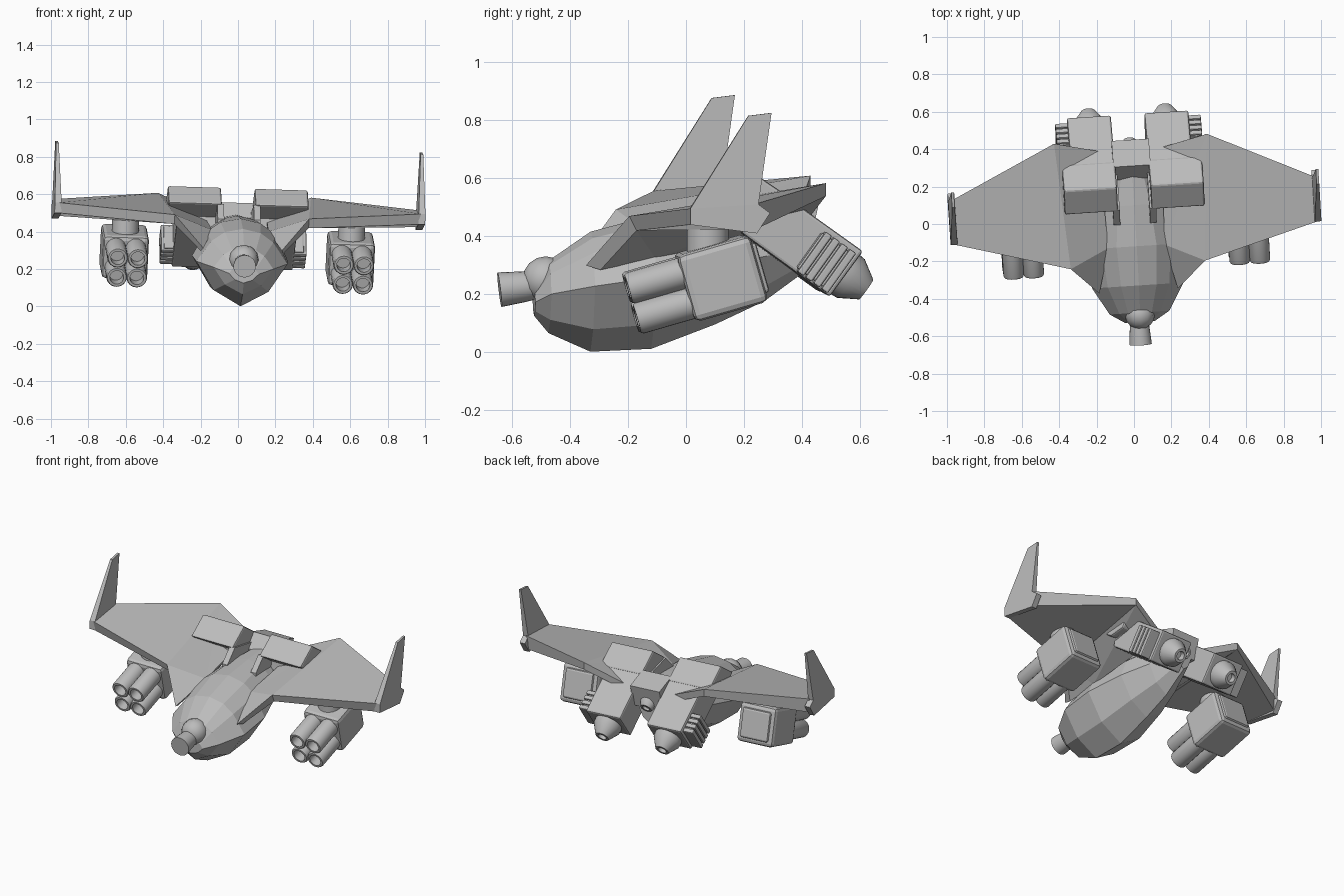
import bpy, bmesh, math
from mathutils import Matrix, Vector

if "Cube" in bpy.data.objects:
    bpy.data.objects.remove(bpy.data.objects["Cube"])

grey = bpy.data.materials.new("hull_grey")
grey.use_nodes = True
COLOUR = (0.5, 0.5, 0.5, 1)
grey.diffuse_color = COLOUR
grey.node_tree.nodes["Principled BSDF"].inputs["Base Color"].default_value = COLOUR

# The whole craft sits slightly yawed and banked
POSE = (Matrix.Translation((-.008, 0, -.005)) @ Matrix.Rotation(math.radians(3.7), 4, 'Z')
        @ Matrix.Rotation(math.radians(1.8), 4, 'Y'))


def finish(name, bm, mirror=False, bevel=0, smooth=False):
    bmesh.ops.recalc_face_normals(bm, faces=bm.faces)
    me = bpy.data.meshes.new(name)
    bm.to_mesh(me)
    bm.free()
    me.materials.append(grey)
    if smooth:
        me.shade_smooth()
        me.set_sharp_from_angle(angle=math.radians(35))
    ob = bpy.data.objects.new(name, me)
    bpy.context.collection.objects.link(ob)
    ob.matrix_world = POSE
    if bevel:
        b = ob.modifiers.new("bevel", 'BEVEL')
        b.width, b.segments = bevel, 2
    if mirror:
        ob.modifiers.new("mirror", 'MIRROR').use_mirror_merge = False
    return ob


def solid(name, top, bottom, faces, **kw):
    """Closed shell from matching top and bottom outlines."""
    bm = bmesh.new()
    a = [bm.verts.new(p) for p in top]
    b = [bm.verts.new(p) for p in bottom]
    for f in faces:
        bm.faces.new([a[i] for i in f])
        bm.faces.new([b[i] for i in reversed(f)])
    for i in range(len(a)):
        j = (i + 1) % len(a)
        bm.faces.new((a[i], a[j], b[j], b[i]))
    return finish(name, bm, **kw)


def prism(name, profile, x0, x1, **kw):
    """Side outline (y, z) extruded across x."""
    return solid(name, [(x0, y, z) for y, z in profile], [(x1, y, z) for y, z in profile],
                 [range(len(profile))], **kw)


def lathe(name, items, sides=24, **kw):
    """Spin (distance, radius) profiles about axes given as (start, direction)."""
    bm = bmesh.new()
    for start, direction, profile in items:
        turn = Vector((0, 0, 1)).rotation_difference(Vector(direction)).to_matrix()
        rings = []
        for d, r in profile:
            rings.append([bm.verts.new(Vector(start) + turn @ Vector((
                r * math.cos(math.tau * i / sides), r * math.sin(math.tau * i / sides), d)))
                for i in range(sides)])
        for p, q in zip(rings, rings[1:]):
            for i in range(sides):
                j = (i + 1) % sides
                bm.faces.new((p[i], p[j], q[j], q[i]))
        bm.faces.new(rings[0])
        bm.faces.new(rings[-1])
    return finish(name, bm, smooth=True, **kw)


def boxes(name, items, pitch, **kw):
    """Boxes (centre, size) all pitched about x."""
    bm = bmesh.new()
    for centre, size in items:
        m = Matrix.Translation(centre) @ Matrix.Rotation(pitch, 4, 'X') @ Matrix.Diagonal((*size, 1))
        bmesh.ops.create_cube(bm, size=1, matrix=m)
    return finish(name, bm, **kw)


# Faceted fuselage: y, keel z, chine half width, chine z, canopy half width, top z
bm = bmesh.new()
rings = []
for y, zk, w, zc, wt, zt in [
        (-.525, .13, .08, .18, .06, .22), (-.475, .07, .16, .21, .11, .32),
        (-.33, .006, .245, .24, .165, .42), (-.12, .016, .255, .27, .185, .475),
        (.1, .1, .2, .31, .15, .49), (.27, .18, .13, .34, .1, .495), (.42, .29, .06, .37, .07, .46)]:
    half = [(.6 * w, zk + .35 * (zc - zk)), (w, zc),
            (wt, zc + .62 * (zt - zc)), (.58 * wt, zt - .12 * wt)]
    loop = [(0, zk)] + half + [(0, zt)] + [(-x, z) for x, z in reversed(half)]
    rings.append([bm.verts.new((x, y, z)) for x, z in loop])
for p, q in zip(rings, rings[1:]):
    for i in range(len(p)):
        j = (i + 1) % len(p)
        bm.faces.new((p[i], p[j], q[j], q[i]))
bm.faces.new(rings[0])
bm.faces.new(rings[-1])
finish("fuselage", bm)

# Nose turret ball and flared barrel
ball = [(.08 * -math.cos(math.pi * k / 8), .08 * math.sin(math.pi * k / 8)) for k in range(1, 8)]
lathe("nose_ball", [((0, -.485, .255), (0, -1, 0), ball)], sides=12)
lathe("nose_barrel", [((-.005, -.5, .237), (0, -1, -.12), [(0, .045), (.06, .053), (.145, .06)])])

# Wings with a forward strake, bevelled leading edge and an underside sloping into the hull
solid("wing",
      [(.97, -.05, .53), (.36, -.22, .485), (.21, -.36, .31), (.15, -.12, .41),
       (.17, .4, .495), (.41, .455, .6), (.97, .19, .55)],
      [(.97, -.045, .475), (.36, -.195, .435), (.22, -.31, .295), (.21, -.12, .335),
       (.17, .395, .45), (.41, .455, .555), (.97, .18, .46)],
      [(0, 1, 5, 6), (1, 2, 3), (1, 3, 5), (3, 4, 5)], mirror=True)

# Swept wingtip fins with a short lower tail
fin = [(-.05, .53), (.15, .85), (.23, .86), (.185, .545), (.225, .515), (.18, .445), (-.05, .475)]
lean = lambda z: max(z - .53, 0) * .04
solid("wingtip_fin",
      [(.957 + lean(z), y, z) for y, z in fin],
      [(.993 - lean(z) * .7, y, z) for y, z in fin],
      [(0, 1, 2, 3), (0, 3, 4, 5, 6)], mirror=True)

# Engine nacelles: intake with raked underside, sloping body, inner support plate
prism("engine_intake", [(.07, .55), (.2, .64), (.34, .545), (.3, .48), (.2, .465)],
      .09, .375, mirror=True, bevel=.01)
prism("engine_body", [(.2, .64), (.59, .362), (.475, .205), (.17, .425)],
      .09, .325, mirror=True, bevel=.01)
prism("engine_support", [(0, .47), (.08, .55), (.4, .485), (.3, .36), (0, .38)],
      .08, .115, mirror=True)

# Cooling ribs on the outer rear of each nacelle
pitch = -math.atan2(.275, .385)
back = Vector((0, math.cos(pitch), math.sin(pitch)))
rear = Vector((.315, .52, .283))
boxes("engine_ribs", [(rear - back * (.022 + .034 * k), (.15, .027, .17)) for k in range(4)]
      + [(rear - back * .08, (.12, .13, .15))], pitch, mirror=True, bevel=.006)

# Hollow exhaust nozzles
hollow = [(0, .085), (.04, .082), (.105, .042), (.105, .026), (.07, .026)]
lathe("engine_nozzle", [((.205, .523, .288), back, hollow)], mirror=True)

# Block between the engines with a tail nozzle
prism("centre_block", [(.24, .48), (.31, .56), (.45, .515), (.42, .38), (.24, .38)], -.1, .1)
lathe("tail_nozzle", [((0, .37, .44), back, [(0, .055), (.06, .05), (.09, .035), (.09, .022), (.06, .022)])])

# Missile pods: casing, rear cap, pylon and four launch tubes
tilt = math.radians(16)
u = Vector((0, math.cos(tilt), math.sin(tilt)))
v = Vector((0, -math.sin(tilt), math.cos(tilt)))
pod = Vector((.606, .08, .28))
boxes("missile_casing", [(pod, (.245, .262, .238))], tilt, mirror=True, bevel=.022)
boxes("missile_rear_cap", [(pod + u * .13, (.19, .03, .18))], tilt, mirror=True, bevel=.012)
lathe("missile_pylon", [((.606, .035, .36), (0, 0, 1), [(0, .072), (.12, .072)])], mirror=True)
tube = [(0, .055), (.215, .055), (.225, .05), (.225, .037), (.15, .037)]
lathe("missile_tubes", [(pod - u * .095 + v * (.054 * j) + Vector((.054 * i, 0, 0)), -u, tube)
                        for i in (-1, 1) for j in (-1, 1)], mirror=True)
